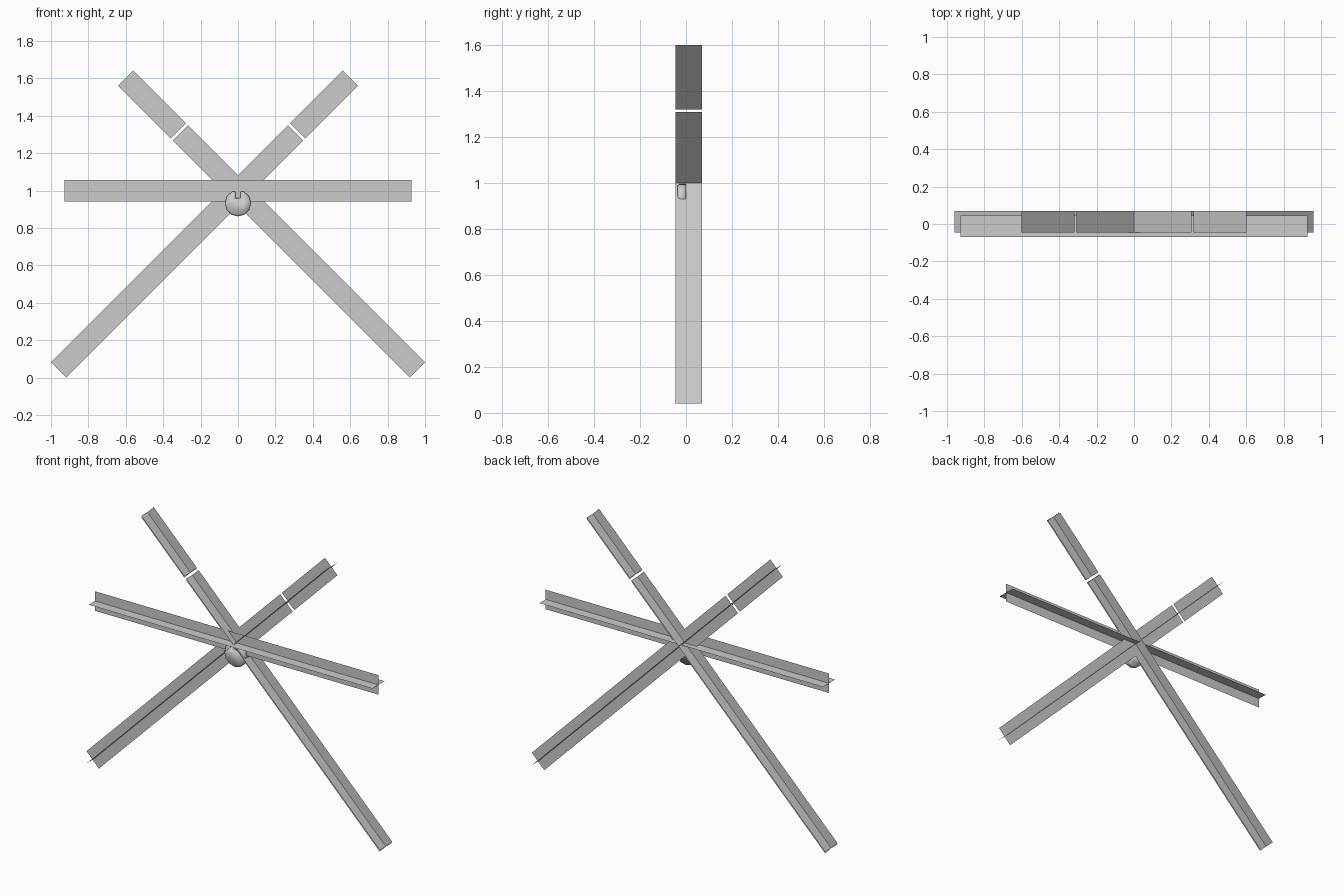
import bpy, bmesh, math
from mathutils import Vector

if "Cube" in bpy.data.objects:
    bpy.data.objects.remove(bpy.data.objects["Cube"])

HALF = 0.0575          # half width of every strip


def make_object(name, bm):
    mesh = bpy.data.meshes.new(name)
    bm.to_mesh(mesh)
    bm.free()
    obj = bpy.data.objects.new(name, mesh)
    bpy.context.collection.objects.link(obj)
    return obj


def crossed_strip(name, start, end, y):
    """Two thin perpendicular strips sharing the line start-end (x, z)."""
    a, b = Vector((start[0], y, start[1])), Vector((end[0], y, end[1]))
    across = Vector((0, 1, 0))
    upright = (b - a).normalized().cross(across)
    bm = bmesh.new()
    for side in (across, upright):
        w = side * HALF
        bm.faces.new([bm.verts.new(p) for p in (a - w, b - w, b + w, a + w)])
    return make_object(name, bm)


# Diagonal arms: long lower legs, and upper arms split by a narrow gap
for label, s in (("left", -1), ("right", 1)):
    for part, x0, x1, up in (("lower_arm", 0, 0.959, -1),
                             ("upper_arm_inner", 0, 0.308, 1),
                             ("upper_arm_outer", 0.319, 0.601, 1)):
        crossed_strip(f"{label}_{part}", (s * x0, 1 + up * x0),
                      (s * x1, 1 + up * x1), 0.0125)

# Horizontal bar
crossed_strip("cross_bar", (-0.927, 0.998), (0.927, 0.998), -0.0125)

# Slotted round hub: notched circle outline with a softened front edge
R, SLOT = 0.07, 0.015
outline = [(SLOT, 0.028), (SLOT, 0.063)]
for i in range(11):
    a = math.radians(62 - i * 30.4)
    outline.append((R * math.cos(a), R * math.sin(a)))
outline += [(-SLOT, 0.063), (-SLOT, 0.028)]

bm = bmesh.new()
rings = [[bm.verts.new((x * k, y, 0.932 + z * k)) for x, z in outline]
         for k, y in ((1, 0.0), (1, -0.028), (0.88, -0.037))]
n = len(outline)
for r0, r1 in zip(rings, rings[1:]):
    for i in range(n):
        bm.faces.new((r0[i], r0[(i + 1) % n], r1[(i + 1) % n], r1[i]))
bm.faces.new(rings[0])
bm.faces.new(rings[-1])
bmesh.ops.recalc_face_normals(bm, faces=bm.faces)
for f in bm.faces:
    f.smooth = True
make_object("hub", bm)
